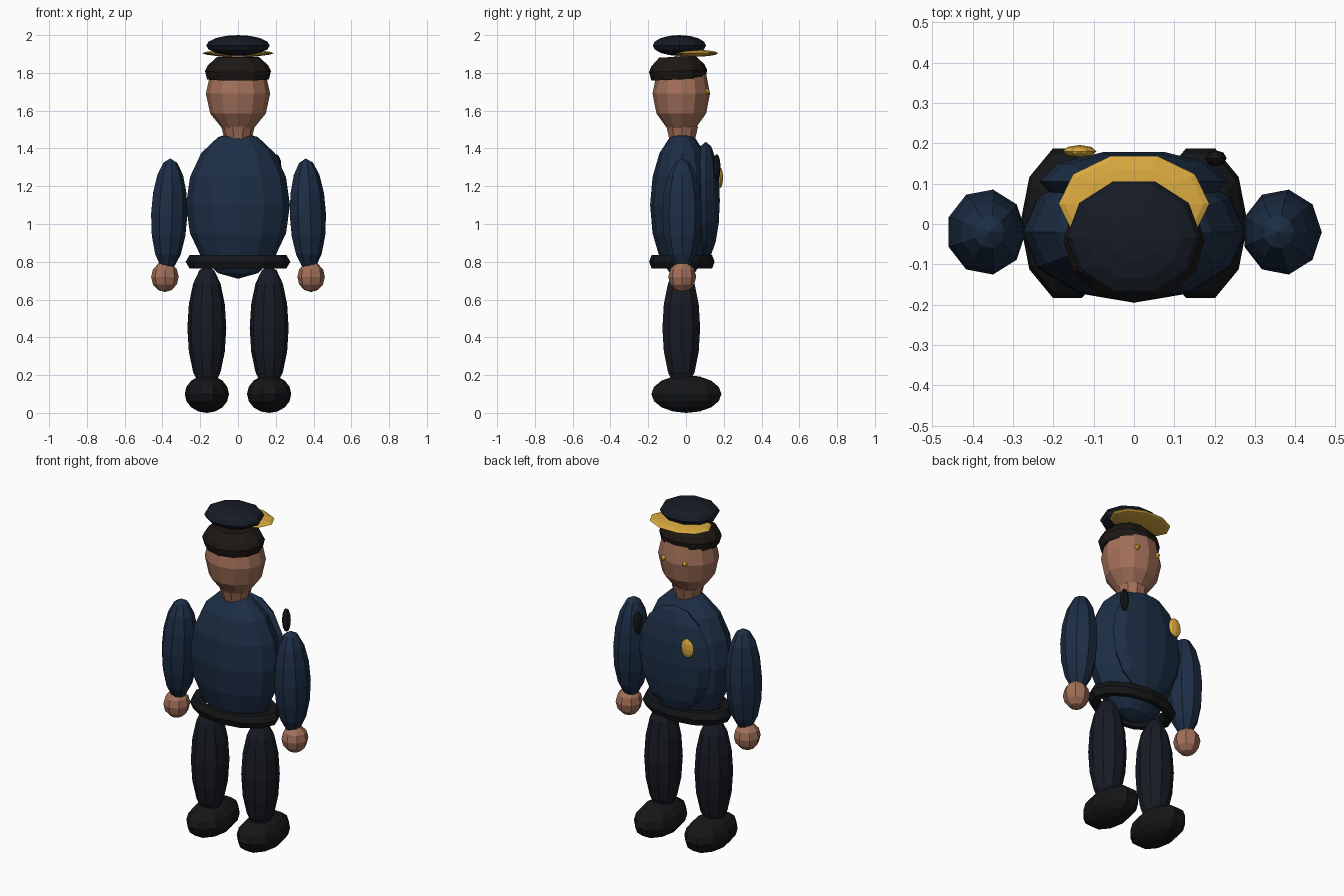
import bpy, math
from mathutils import Matrix

if "Cube" in bpy.data.objects:
    bpy.data.objects.remove(bpy.data.objects["Cube"])


def mat(name, rgb):
    m = bpy.data.materials.new(name)
    m.diffuse_color = (*rgb, 1)
    m.use_nodes = True
    m.node_tree.nodes["Principled BSDF"].inputs["Base Color"].default_value = m.diffuse_color
    return m


NAVY = mat("navy cloth", (0.012, 0.027, 0.06))
TROUSER = mat("trouser cloth", (0.009, 0.011, 0.018))
BLACK = mat("black leather", (0.007, 0.008, 0.009))
CAP = mat("cap cloth", (0.008, 0.011, 0.018))
HAIR = mat("hair", (0.012, 0.009, 0.007))
SKIN = mat("skin", (0.36, 0.16, 0.10))
GOLD = mat("gold", (0.70, 0.40, 0.05))


def finish(name, material):
    ob = bpy.context.object
    ob.name = name
    ob.data.materials.append(material)
    return ob


def ball(name, material, loc, radii, segs=10, rings=8, tilt=0):
    """Flat-shaded ellipsoid, optionally leaned about y."""
    bpy.ops.mesh.primitive_uv_sphere_add(segments=segs, ring_count=rings, radius=1)
    ob = finish(name, material)
    # first vertex column on +x whatever the segment count
    vx = max(ob.data.vertices, key=lambda v: v.co.x + 1e-3 * v.co.y).co
    ob.data.transform(Matrix.Rotation(-math.atan2(vx.y, vx.x), 4, 'Z'))
    ob.data.transform(Matrix.Diagonal((*radii, 1)))
    ob.location = loc
    ob.rotation_euler.y = tilt
    return ob


def lathe(name, material, profile, segs, y, ysquash, lean=0):
    """Stack of rings from (radius, z) pairs, capped at both ends."""
    verts, faces = [], []
    z0 = profile[0][1]
    for r, z in profile:
        for i in range(segs):
            a = 2 * math.pi * i / segs
            verts.append((r * math.cos(a), r * ysquash * math.sin(a), z - z0))
    for k in range(len(profile) - 1):
        for i in range(segs):
            j = (i + 1) % segs
            faces.append((k * segs + i, k * segs + j, (k + 1) * segs + j, (k + 1) * segs + i))
    faces.append(tuple(reversed(range(segs))))
    faces.append(tuple(range(len(verts) - segs, len(verts))))
    me = bpy.data.meshes.new(name)
    me.from_pydata(verts, [], faces)
    me.materials.append(material)
    ob = bpy.data.objects.new(name, me)
    ob.location = (0, y, z0)
    ob.rotation_euler.x = lean
    bpy.context.collection.objects.link(ob)
    return ob


# limbs, both sides
for side, s in (("left", -1), ("right", 1)):
    ball(side + "_shoe", BLACK, (0.165 * s, 0.002, 0.10), (0.117, 0.195, 0.10))
    ball(side + "_leg", TROUSER, (0.165 * s, -0.025, 0.45), (0.103, 0.105, 0.33))
    ball(side + "_arm", NAVY, (0.367 * s, -0.02, 1.05), (0.099, 0.107, 0.297),
         segs=9, tilt=-0.03 * s)
    ball(side + "_hand", SKIN, (0.387 * s, -0.02, 0.72), (0.073, 0.074, 0.08), segs=8, rings=6)
    ball(side + "_eye", GOLD, (0.07 * s, 0.11, 1.70), (0.015, 0.015, 0.015), segs=8, rings=6)

# torso, jacket front and belt
ball("torso", NAVY, (0, -0.02, 1.10), (0.275, 0.17, 0.39), segs=12)
ball("jacket_front", NAVY, (0, 0.105, 1.125), (0.235, 0.078, 0.31))
bpy.ops.mesh.primitive_torus_add(major_segments=12, minor_segments=6,
                                 major_radius=0.235, minor_radius=0.042)
belt = finish("belt", BLACK)
belt.data.transform(Matrix.Diagonal((1, 0.625, 1, 1)))
belt.location = (0, -0.022, 0.80)

# chest badge and shoulder radio
ball("badge", GOLD, (-0.135, 0.18, 1.245), (0.042, 0.016, 0.056), segs=8, rings=6)
ball("radio", BLACK, (0.203, 0.163, 1.30), (0.027, 0.02, 0.07), segs=8, rings=6)

# neck, head and hair
lathe("neck", SKIN, [(0.065, 1.42), (0.088, 1.515)], 10, -0.02, 1)
ball("head", SKIN, (0, -0.025, 1.69), (0.17, 0.152, 0.21), segs=12, rings=6)
lathe("hair", HAIR, [(0.163, 1.765), (0.175, 1.81), (0.16, 1.84), (0.11, 1.885)],
      12, -0.04, 0.88, lean=0.04)

# peaked cap
ball("cap_crown", CAP, (0, -0.035, 1.945), (0.168, 0.148, 0.055))
ball("cap_visor", GOLD, (0, 0.05, 1.904), (0.187, 0.125, 0.018))
